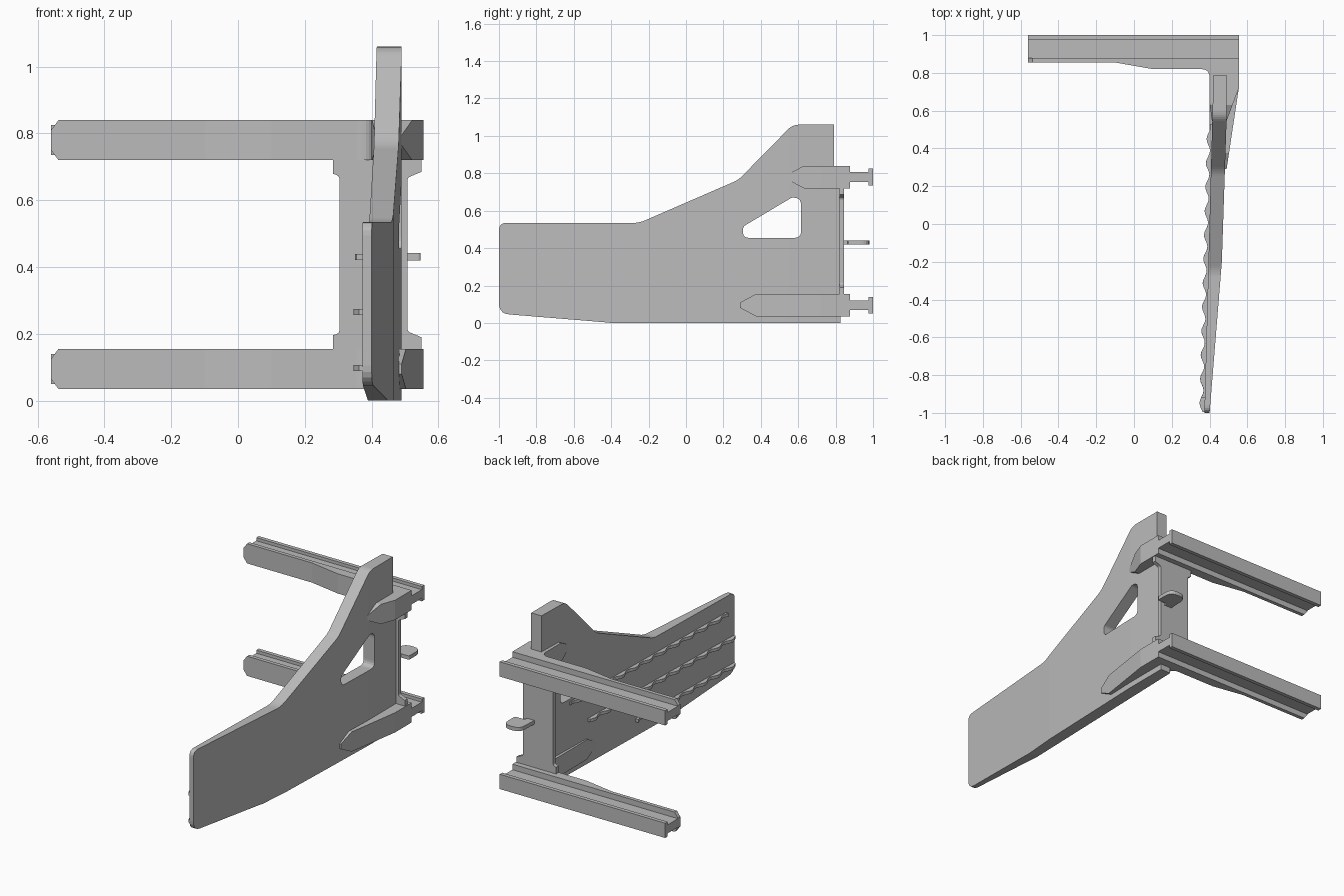
import bpy, bmesh, math
from mathutils import Vector

cube = bpy.data.objects.get("Cube")
if cube:
    bpy.data.objects.remove(cube, do_unlink=True)

grey = bpy.data.materials.new("plain grey")
grey.use_nodes = True
COLOUR = (0.5, 0.5, 0.5, 1)
grey.diffuse_color = COLOUR
grey.node_tree.nodes["Principled BSDF"].inputs["Base Color"].default_value = COLOUR


def rounded(points, steps=5):
    """Round each (a, b, radius) corner; two-number points stay sharp."""
    out = []
    for i, p in enumerate(points):
        c = Vector(p[:2])
        if len(p) == 2:
            out.append(c)
            continue
        before = (Vector(points[i - 1][:2]) - c).normalized()
        after = (Vector(points[(i + 1) % len(points)][:2]) - c).normalized()
        cut = p[2] / math.tan(before.angle(after) / 2)
        a, b = c + before * cut, c + after * cut
        for k in range(steps + 1):
            t = k / steps
            out.append(a * (1 - t) ** 2 + c * 2 * t * (1 - t) + b * t * t)
    return out


def prism(name, points, axis, lo, hi):
    """Extrude a flat profile along an axis."""
    place = {"x": lambda p, d: (d, p[0], p[1]),
             "y": lambda p, d: (p[0], d, p[1]),
             "z": lambda p, d: (p[0], p[1], d)}[axis]
    bm = bmesh.new()
    pts = rounded(points)
    low = [bm.verts.new(place(p, lo)) for p in pts]
    high = [bm.verts.new(place(p, hi)) for p in pts]
    bm.faces.new(low)
    bm.faces.new(high)
    for i in range(len(pts)):
        j = (i + 1) % len(pts)
        bm.faces.new((low[i], low[j], high[j], high[i]))
    bmesh.ops.recalc_face_normals(bm, faces=bm.faces)
    mesh = bpy.data.meshes.new(name)
    bm.to_mesh(mesh)
    bm.free()
    mesh.materials.append(grey)
    obj = bpy.data.objects.new(name, mesh)
    bpy.context.collection.objects.link(obj)
    return obj


def box(name, x, y, z):
    return prism(name, [(x[0], y[0]), (x[1], y[0]), (x[1], y[1]), (x[0], y[1])], "z", *z)


def carve(obj, cutter, operation):
    mod = obj.modifiers.new("carve", "BOOLEAN")
    mod.operation, mod.solver, mod.object = operation, "EXACT", cutter
    bpy.context.view_layer.objects.active = obj
    bpy.ops.object.modifier_apply(modifier=mod.name)
    bpy.data.objects.remove(cutter, do_unlink=True)


# Tapering side panel: plan wedge trimmed to its side outline
panel = prism("side_panel", [(0.37, -1.1), (0.392, -1.1), (0.465, -0.2), (0.49, 0.55),
                             (0.49, 0.9), (0.424, 0.9)], "z", -0.1, 1.2)
outline = [(-1, 0.05, 0.06), (-0.45, 0.005, 0.1), (-0.4, 0), (0.825, 0), (0.825, 0.75),
           (0.79, 0.75), (0.79, 1.06), (0.57, 1.06, 0.08), (0.28, 0.765, 0.15),
           (-0.25, 0.535, 0.15), (-1, 0.535, 0.04)]
carve(panel, prism("outline_cutter", outline, "x", 0, 1), "INTERSECT")
window = [(0.305, 0.455, 0.03), (0.615, 0.455, 0.035), (0.615, 0.67, 0.04),
          (0.565, 0.67, 0.03), (0.305, 0.515, 0.025)]
carve(panel, prism("window_cutter", window, "x", 0, 1), "DIFFERENCE")


# Wavy grip ribs on the inner face
def inner_face(y):
    return 0.371 + (y + 1) * 0.027


PERIOD = 0.127
for name, z, start, end in (("upper_rib", 0.43, -0.92, 0.53),
                            ("middle_rib", 0.265, -0.995, 0.36),
                            ("lower_rib", 0.098, -0.995, -0.08)):
    n = round((end - start) / PERIOD * 8)
    wave = []
    for i in range(n + 1):
        y = start + (end - start) * i / n
        swell = 0.5 - 0.5 * math.cos(2 * math.pi * (y + 1.01) / PERIOD)
        wave.append((inner_face(y) - 0.006 - 0.02 * swell, y))
    prism(name, wave + [(inner_face(end) + 0.01, end), (inner_face(start) + 0.01, start)],
          "z", z - 0.009, z + 0.009)

# Two rails: I-section bars whose front flange bends into a pointed bracket
for name, z, tip, left_start in (("upper", 0.78, 0.545, 0.64), ("lower", 0.095, 0.29, 0.42)):
    plan = [(-0.56, 0.878), (-0.56, 0.855), (-0.10, 0.855), (0.10, 0.82), (0.40, 0.82, 0.045),
            (0.40, left_start), (inner_face(tip), tip), (0.49, tip), (0.555, 0.72),
            (0.555, 0.878)]
    bracket = prism(name + "_rail_bracket", plan, "z", z - 0.06, z + 0.06)
    point = [(tip, z - 0.015), (tip + 0.085, z - 0.06), (1, z - 0.06), (1, z + 0.06),
             (tip + 0.085, z + 0.06), (tip, z + 0.015)]
    carve(bracket, prism("point_cutter", point, "x", -1, 1), "INTERSECT")
    ends = [(-0.56, z - 0.03), (-0.53, z - 0.07), (0.7, z - 0.07), (0.7, z + 0.07),
            (-0.53, z + 0.07), (-0.56, z + 0.03)]
    carve(bracket, prism("end_cutter", ends, "y", 0, 1.2), "INTERSECT")
    box(name + "_rail_web", (-0.56, 0.555), (0.87, 0.98), (z - 0.026, z + 0.026))
    box(name + "_rail_flange", (-0.56, 0.555), (0.976, 1), (z - 0.045, z + 0.045))

# Back plate with flared ends between the rails
MID = 0.4375
half = [(0.55, 0.283), (0.55, 0.248), (0.507, 0.23, 0.015)]
other = [(0.304, 0.235, 0.015), (0.284, 0.242), (0.284, 0.283)]
flare = half + other
back = ([(x, MID - d, *r) for x, d, *r in flare[:3]][::-1] +
        [(x, MID + d, *r) for x, d, *r in flare[:3]][::-1] +
        [(x, MID + d, *r) for x, d, *r in flare[3:]][::-1] +
        [(x, MID - d, *r) for x, d, *r in flare[3:]])
# Walk the outline as one loop: right side upward, then left side downward
right = [(x, MID - d, *r) for x, d, *r in half] + [(x, MID + d, *r) for x, d, *r in half[::-1]]
left = [(x, MID + d, *r) for x, d, *r in other[::-1]] + [(x, MID - d, *r) for x, d, *r in other]
prism("back_plate", right + left, "y", 0.82, 0.845)

# Rounded thumb tab on the back plate
tab = [(0.43, 0.835), (0.48, 0.835), (0.48, 0.865, 0.01), (0.547, 0.865, 0.01),
       (0.547, 0.98, 0.05), (0.435, 0.98, 0.05)]
prism("thumb_tab", tab, "z", 0.419, 0.442)
